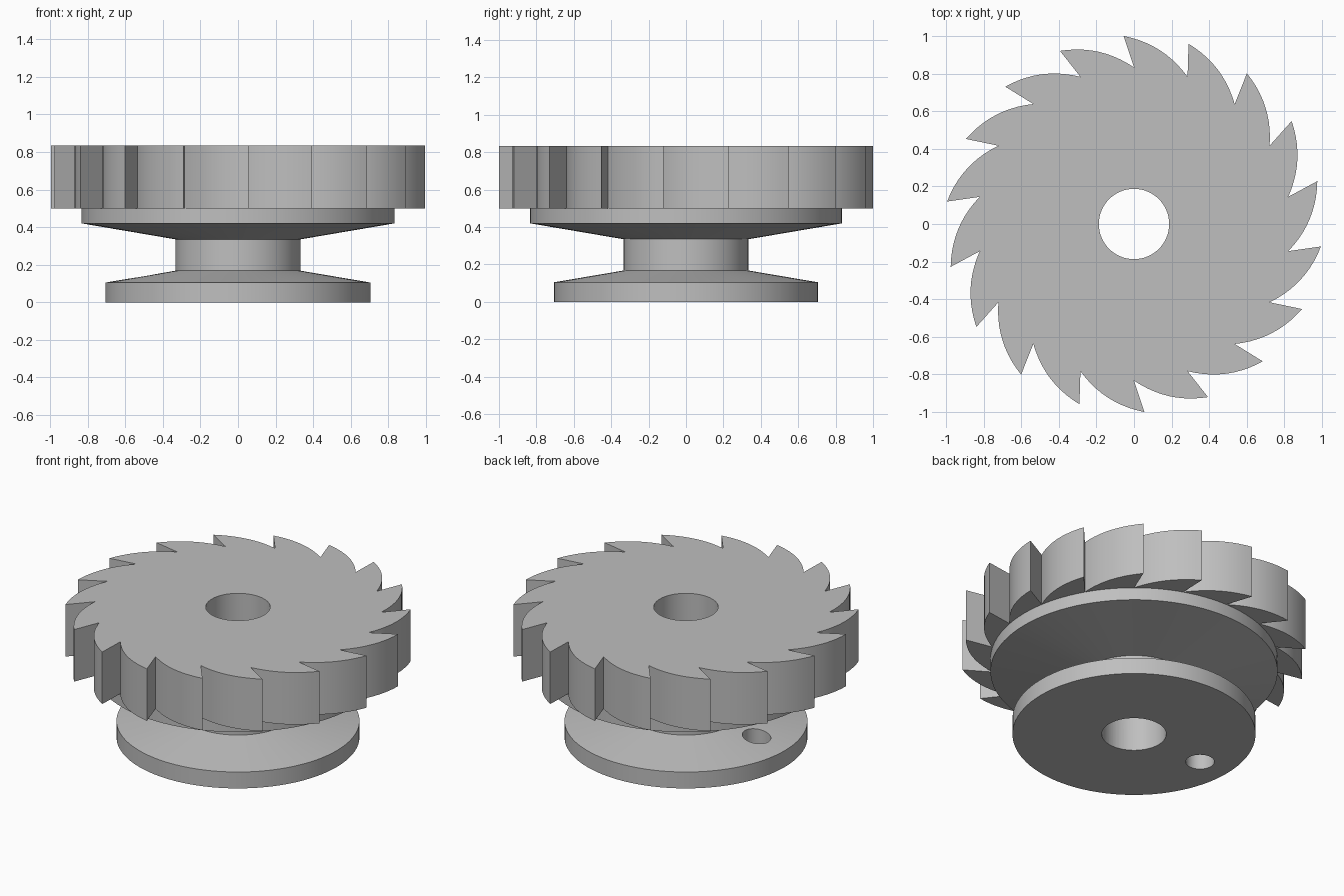
import bpy, bmesh, math
from mathutils import Vector, Matrix

if "Cube" in bpy.data.objects:
    bpy.data.objects.remove(bpy.data.objects["Cube"])

TEETH, ROOT_R, TIP_R = 18, 0.833, 1.0015
BULGE, ARC_STEPS = 0.04, 10
SEGMENTS = 96

steel = bpy.data.materials.new("plain grey")
steel.use_nodes = True
grey = (0.52, 0.52, 0.52, 1)
steel.diffuse_color = grey
steel.node_tree.nodes["Principled BSDF"].inputs["Base Color"].default_value = grey


def finish(bm, name):
    bmesh.ops.recalc_face_normals(bm, faces=bm.faces[:])
    mesh = bpy.data.meshes.new(name)
    bm.to_mesh(mesh)
    bm.free()
    mesh.materials.append(steel)
    obj = bpy.data.objects.new(name, mesh)
    bpy.context.collection.objects.link(obj)
    return obj


def polar(radius, degrees):
    a = math.radians(degrees)
    return Vector((radius * math.cos(a), radius * math.sin(a)))


def cutter(name, radius, x, low, high):
    bm = bmesh.new()
    bmesh.ops.create_cone(bm, cap_ends=True, segments=64, radius1=radius,
                          radius2=radius, depth=high - low,
                          matrix=Matrix.Translation((x, 0, (low + high) / 2)))
    obj = finish(bm, name)
    obj.hide_render = True
    obj.hide_set(True)
    return obj


def cut_and_shade(obj, cutters):
    bpy.ops.object.select_all(action='DESELECT')
    bpy.context.view_layer.objects.active = obj
    obj.select_set(True)
    for c in cutters:
        mod = obj.modifiers.new(c.name, 'BOOLEAN')
        mod.operation = 'DIFFERENCE'
        mod.solver = 'EXACT'
        mod.object = c
        bpy.ops.object.modifier_apply(modifier=mod.name)
    bpy.ops.object.shade_smooth_by_angle(angle=math.radians(25))


# Ratchet wheel: straight tooth face, then a bulged tooth back
outline = []
for i in range(TEETH):
    start = 90 - i * 360 / TEETH
    tip = polar(TIP_R, start + 3.15)
    next_root = polar(ROOT_R, start - 360 / TEETH)
    chord = next_root - tip
    outward = Vector((-chord.y, chord.x)).normalized()
    outline.append(polar(ROOT_R, start))
    for k in range(ARC_STEPS):
        t = k / ARC_STEPS
        outline.append(tip + chord * t + outward * 4 * BULGE * t * (1 - t))

bm = bmesh.new()
base = bm.faces.new([bm.verts.new((p.x, p.y, 0.5)) for p in outline])
extruded = bmesh.ops.extrude_face_region(bm, geom=[base], use_keep_orig=True)
top = [v for v in extruded["geom"] if isinstance(v, bmesh.types.BMVert)]
bmesh.ops.translate(bm, verts=top, vec=(0, 0, 0.333))
ratchet_wheel = finish(bm, "ratchet_wheel")

# Spool body: lower flange, neck and upper flange turned from one profile
profile = [(0, 0), (0.705, 0), (0.705, 0.105), (0.333, 0.168),
           (0.333, 0.335), (0.833, 0.42), (0.833, 0.5), (0, 0.5)]
bm = bmesh.new()
verts = [bm.verts.new((r, 0, z)) for r, z in profile]
edges = [bm.edges.new(pair) for pair in zip(verts, verts[1:])]
bmesh.ops.spin(bm, geom=verts + edges, cent=(0, 0, 0), axis=(0, 0, 1),
               angle=math.tau, steps=SEGMENTS, use_duplicate=False)
bmesh.ops.remove_doubles(bm, verts=bm.verts[:], dist=0.0005)
spool_body = finish(bm, "spool_body")

# Centre bore through everything, and a pin hole through the lower flange
bore = cutter("bore_cutter", 0.187, 0, -0.2, 1.1)
pin_hole = cutter("pin_hole_cutter", 0.083, -0.5, -0.2, 0.25)

cut_and_shade(ratchet_wheel, [bore])
cut_and_shade(spool_body, [bore, pin_hole])

for helper in (bore, pin_hole):
    bpy.data.objects.remove(helper)
